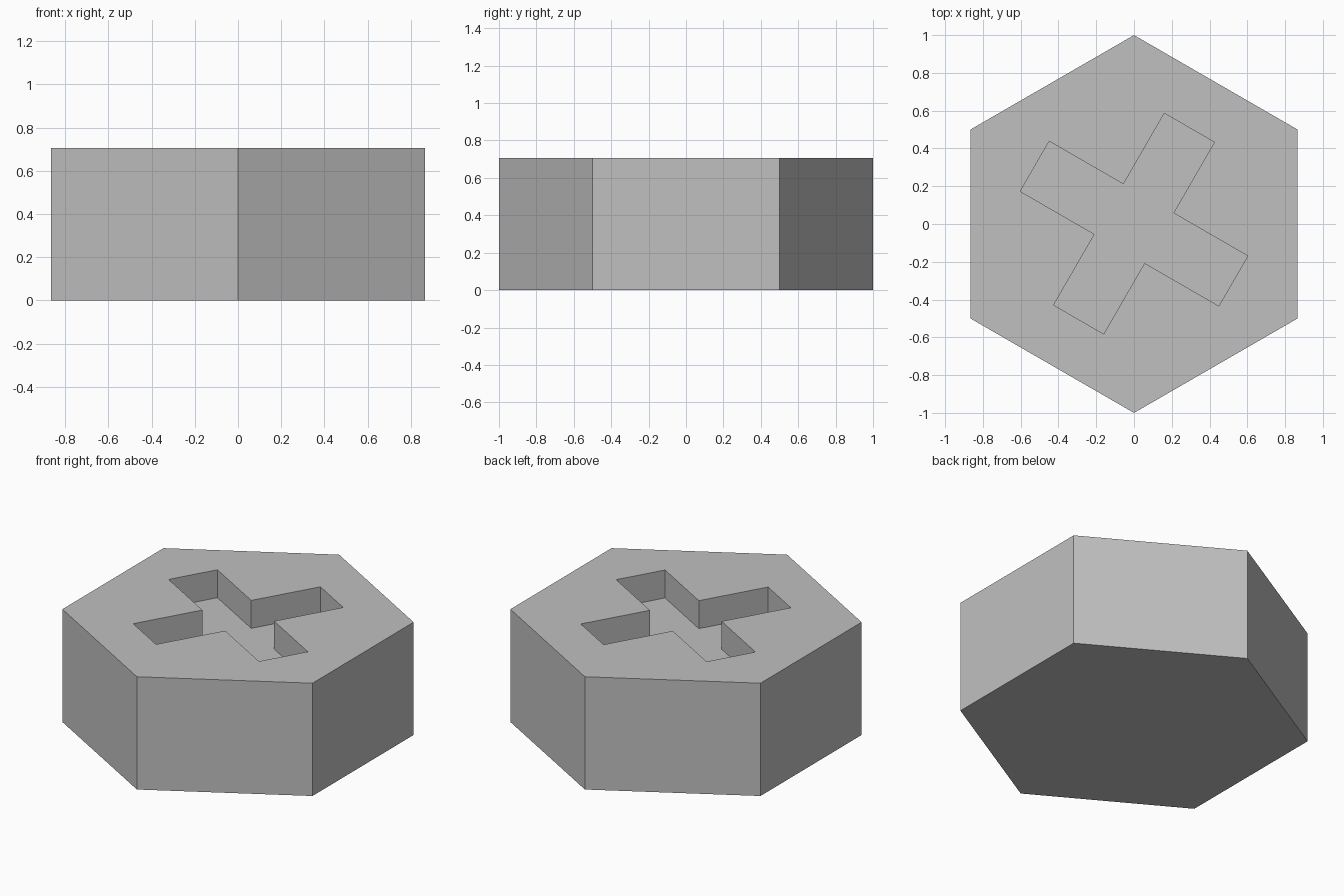
import bpy
import bmesh
from math import radians
from mathutils import Matrix, Vector

HEIGHT = 0.706
DEPTH = 0.175          # recess depth
HALF_WIDTH = 0.153     # half width of a recess arm
ARMS = (0.586, 0.607)  # lengths of alternate arms

if "Cube" in bpy.data.objects:
    bpy.data.objects.remove(bpy.data.objects["Cube"], do_unlink=True)

grey = bpy.data.materials.new("plain grey")
grey.use_nodes = True
colour = (0.53, 0.53, 0.53, 1)
grey.diffuse_color = colour
grey.node_tree.nodes["Principled BSDF"].inputs["Base Color"].default_value = colour


def prism(name, outline, bottom, top):
    """Extrude a flat outline into a closed solid."""
    bm = bmesh.new()
    face = bm.faces.new([bm.verts.new((p.x, p.y, bottom)) for p in outline])
    extruded = bmesh.ops.extrude_face_region(bm, geom=[face])["geom"]
    verts = [v for v in extruded if isinstance(v, bmesh.types.BMVert)]
    bmesh.ops.translate(bm, vec=(0, 0, top - bottom), verts=verts)
    bmesh.ops.recalc_face_normals(bm, faces=bm.faces)
    mesh = bpy.data.meshes.new(name)
    bm.to_mesh(mesh)
    bm.free()
    mesh.materials.append(grey)
    obj = bpy.data.objects.new(name, mesh)
    bpy.context.collection.objects.link(obj)
    return obj


# Hexagonal body with points to the front and back
hexagon = [Matrix.Rotation(radians(60 * i), 2) @ Vector((0, 1)) for i in range(6)]
body = prism("hexagonal_body", hexagon, 0, HEIGHT)

# Cross-shaped cutter, one arm per quarter turn
cross = []
for i in range(4):
    turn = Matrix.Rotation(radians(60 + 90 * i), 2)
    reach = ARMS[i % 2]
    for point in ((reach, -HALF_WIDTH), (reach, HALF_WIDTH), (HALF_WIDTH, HALF_WIDTH)):
        cross.append(turn @ Vector(point) + Vector((0, 0.002)))
cutter = prism("cross_cutter", cross, HEIGHT - DEPTH, HEIGHT + 0.2)
cutter.hide_render = True

# Sink the cross recess into the top
recess = body.modifiers.new("cross_recess", "BOOLEAN")
recess.operation = "DIFFERENCE"
recess.solver = "EXACT"
recess.object = cutter
bpy.context.view_layer.objects.active = body
bpy.ops.object.modifier_apply(modifier=recess.name)
bpy.data.objects.remove(cutter, do_unlink=True)
